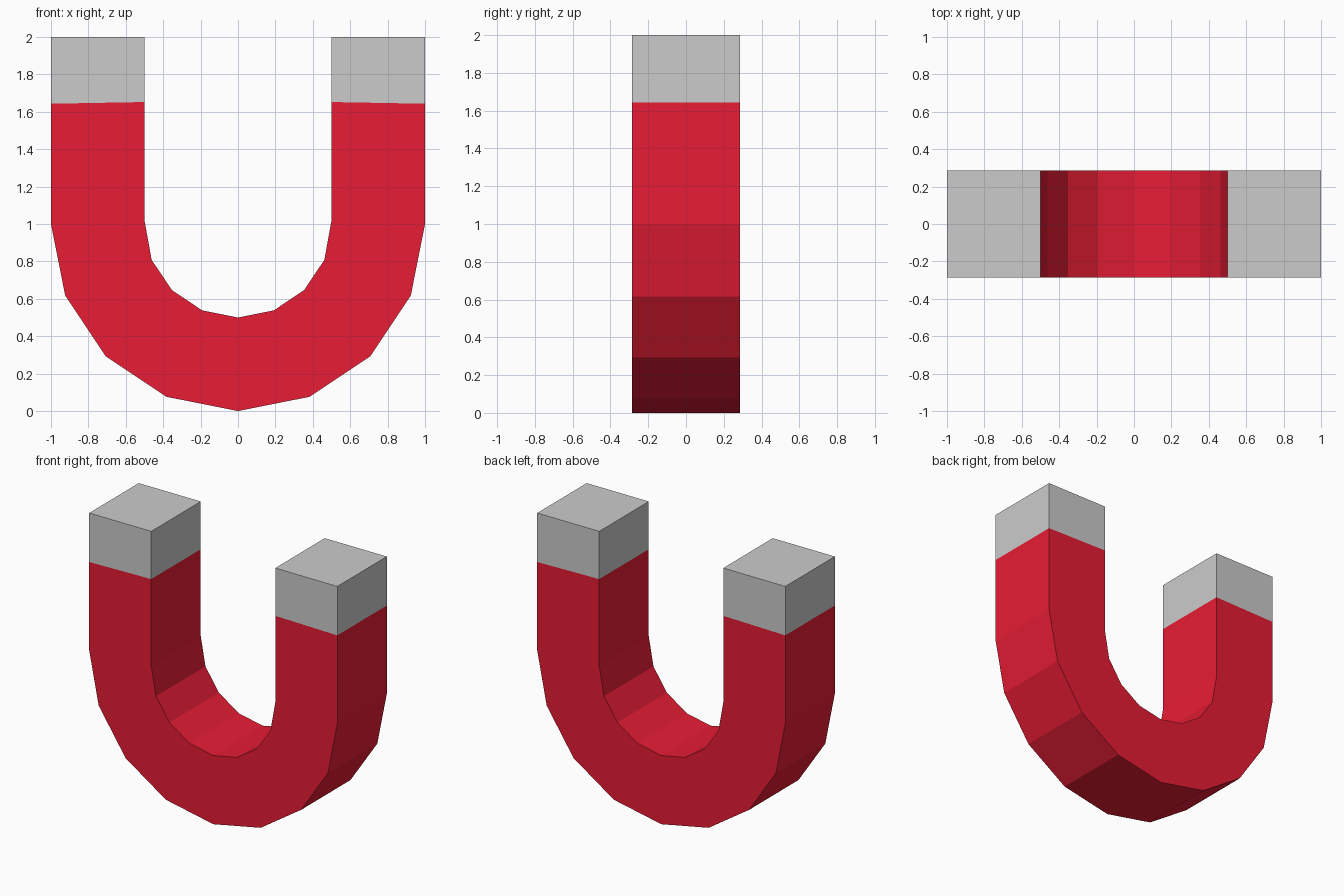
import bpy, bmesh
from math import sin, cos, radians

if "Cube" in bpy.data.objects:
    bpy.data.objects.remove(bpy.data.objects["Cube"])

HALF_DEPTH = 0.285


def loft(name, sections, cap_end=False, material=None):
    """Skin rectangular sections, each given as (inner, outer) points in XZ."""
    bm = bmesh.new()
    rings = []
    for (ix, iz), (ox, oz) in sections:
        corners = [(ix, -HALF_DEPTH, iz), (ox, -HALF_DEPTH, oz),
                   (ox, HALF_DEPTH, oz), (ix, HALF_DEPTH, iz)]
        rings.append([bm.verts.new(c) for c in corners])
    for a, b in zip(rings, rings[1:]):
        for i in range(4):
            j = (i + 1) % 4
            bm.faces.new((a[i], a[j], b[j], b[i]))
    if cap_end:
        bm.faces.new(rings[-1])
    bmesh.ops.recalc_face_normals(bm, faces=bm.faces)
    mesh = bpy.data.meshes.new(name)
    bm.to_mesh(mesh)
    bm.free()
    if material:
        mesh.materials.append(material)
    obj = bpy.data.objects.new(name, mesh)
    bpy.context.collection.objects.link(obj)
    return obj


red = bpy.data.materials.new("red_paint")
red.diffuse_color = (0.8, 0.012, 0.035, 1)
red.use_nodes = True
red.node_tree.nodes["Principled BSDF"].inputs["Base Color"].default_value = red.diffuse_color


def seam(side):
    return ((0.5 * side, 1.652), (side, 1.643))


# Red horseshoe: straight arms joined by an eight-segment half ring
sections = [seam(-1), ((-0.5, 1.02), (-1, 1))]
for k in range(1, 8):
    a = radians(180 + 22.5 * k)
    sections.append(((0.5 * cos(a), 1 + 0.5 * sin(a)), (cos(a), 1 + sin(a))))
sections += [((0.5, 1.02), (1, 1)), seam(1)]
loft("horseshoe_body", sections, material=red)

# Bare metal tips, sharing the seam with the red arms
for side, label in ((-1, "left"), (1, "right")):
    loft(label + "_metal_tip", [seam(side), ((0.5 * side, 2), (side, 2))], cap_end=True)
